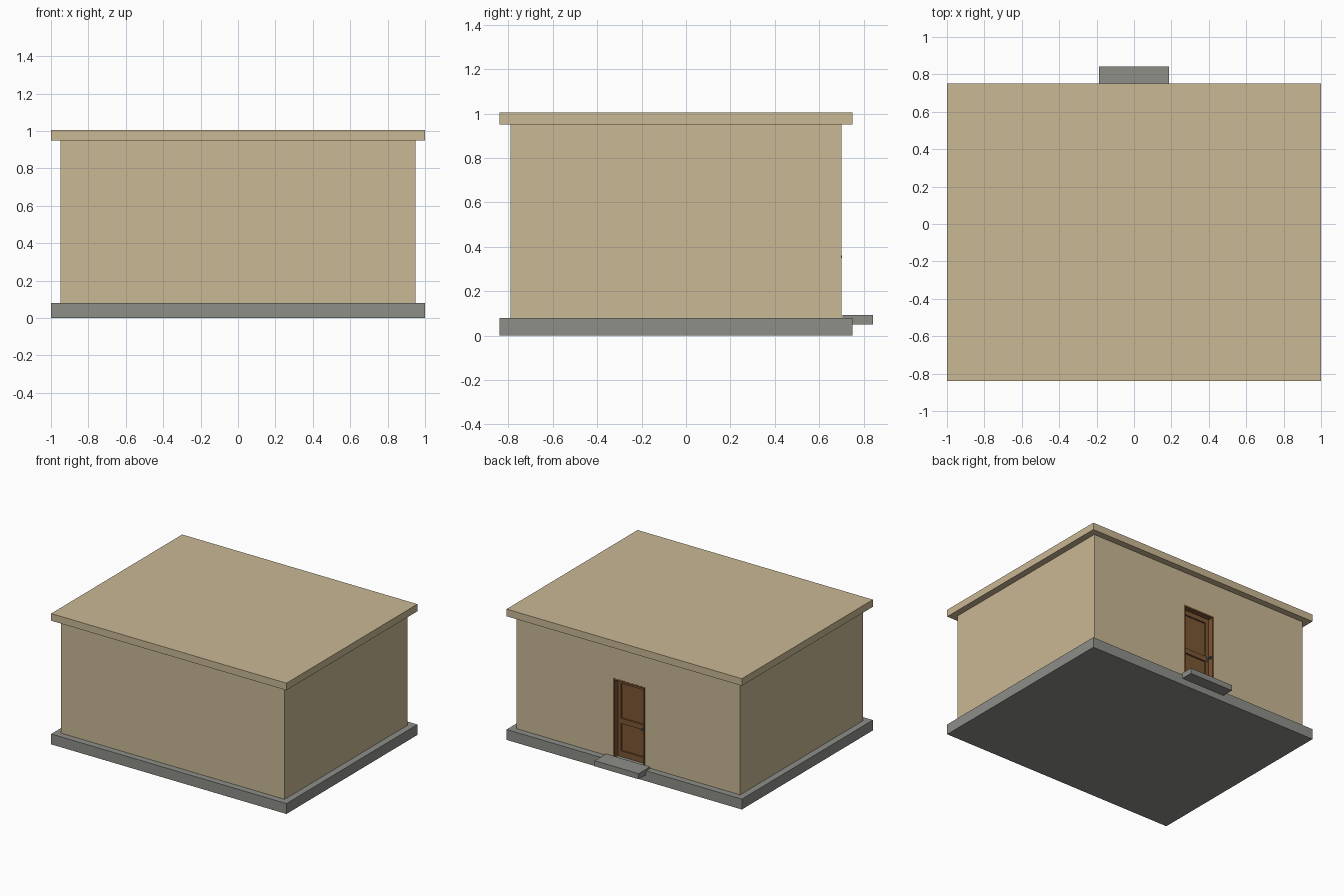
import bpy, bmesh
from mathutils import Vector

if "Cube" in bpy.data.objects:
    bpy.data.objects.remove(bpy.data.objects["Cube"])


def srgb(r, g, b):
    f = lambda c: c / 12.92 if c <= 0.04045 else ((c + 0.055) / 1.055) ** 2.4
    return (f(r / 255), f(g / 255), f(b / 255), 1)


def material(name, rgb):
    m = bpy.data.materials.new(name)
    m.diffuse_color = srgb(*rgb)
    m.use_nodes = True
    m.node_tree.nodes["Principled BSDF"].inputs["Base Color"].default_value = m.diffuse_color
    return m


PLASTER = material("sand_plaster", (202, 184, 148))
STONE = material("grey_stone", (142, 143, 137))
WOOD = material("brown_wood", (124, 86, 53))
METAL = material("dark_metal", (112, 112, 114))


def boxes(name, mat, spans):
    """One object made of boxes given as ((x0, x1), (y0, y1), (z0, z1))."""
    bm = bmesh.new()
    for span in spans:
        lo, hi = (Vector(c) for c in zip(*span))
        verts = bmesh.ops.create_cube(bm, size=1)["verts"]
        for v in verts:
            v.co = Vector((lo[i] if v.co[i] < 0 else hi[i] for i in range(3)))
    mesh = bpy.data.meshes.new(name)
    bm.to_mesh(mesh)
    bm.free()
    mesh.materials.append(mat)
    ob = bpy.data.objects.new(name, mesh)
    bpy.context.collection.objects.link(ob)
    return ob


# Foundation, walls, flat roof and doorstep
WALL_Y = 0.70
boxes("foundation", STONE, [((-1, 1), (-0.84, 0.75), (0, 0.08))])
walls = boxes("walls", PLASTER, [((-0.95, 0.95), (-0.79, WALL_Y), (0.08, 0.95))])
boxes("roof_slab", PLASTER, [((-1, 1), (-0.84, 0.75), (0.95, 1.005))])
boxes("doorstep", STONE, [((-0.187, 0.187), (0.705, 0.842), (0.05, 0.093))])

# Doorway cut into the back wall
X0, X1, Z0, Z1 = -0.14, 0.13, 0.08, 0.69
FRAME = 0.012
LEAF_Y = WALL_Y - 0.04
cutter = boxes("doorway_cutter", PLASTER,
               [((X0, X1), (LEAF_Y - 0.03, WALL_Y + 0.05), (Z0 - 0.02, Z1))])
cutter.hide_render = True
cutter.hide_viewport = True
cut = walls.modifiers.new("doorway", "BOOLEAN")
cut.operation = "DIFFERENCE"
cut.solver = "EXACT"
cut.object = cutter

# Frame lining the doorway
depth = (LEAF_Y - 0.03, WALL_Y + 0.001)
boxes("door_frame", WOOD, [
    ((X0, X0 + FRAME), depth, (Z0, Z1)),
    ((X1 - FRAME, X1), depth, (Z0, Z1)),
    ((X0 + FRAME, X1 - FRAME), depth, (Z1 - FRAME, Z1)),
])

# Door leaf: stiles and rails around two sunken panels
a, b, top = X0 + FRAME, X1 - FRAME, Z1 - FRAME
STILE = 0.028
front = (LEAF_Y - 0.03, LEAF_Y)
parts = [((a, a + STILE), front, (Z0, top)),
         ((b - STILE, b), front, (Z0, top))]
for z0, z1 in ((Z0, 0.125), (0.335, 0.375), (top - 0.035, top)):
    parts.append(((a + STILE, b - STILE), front, (z0, z1)))
boxes("door_leaf", WOOD, parts)
boxes("door_panels", WOOD, [
    ((a + STILE, b - STILE), (LEAF_Y - 0.028, LEAF_Y - 0.012), z)
    for z in ((0.125, 0.335), (0.375, top - 0.035))
])

# Handle on the leaf
boxes("door_handle", METAL, [
    ((a + 0.006, a + 0.020), (LEAF_Y, LEAF_Y + 0.004), (0.335, 0.375)),
    ((a + 0.009, a + 0.017), (LEAF_Y, WALL_Y - 0.004), (0.351, 0.359)),
    ((a + 0.004, a + 0.022), (WALL_Y - 0.012, WALL_Y + 0.003), (0.349, 0.361)),
])
